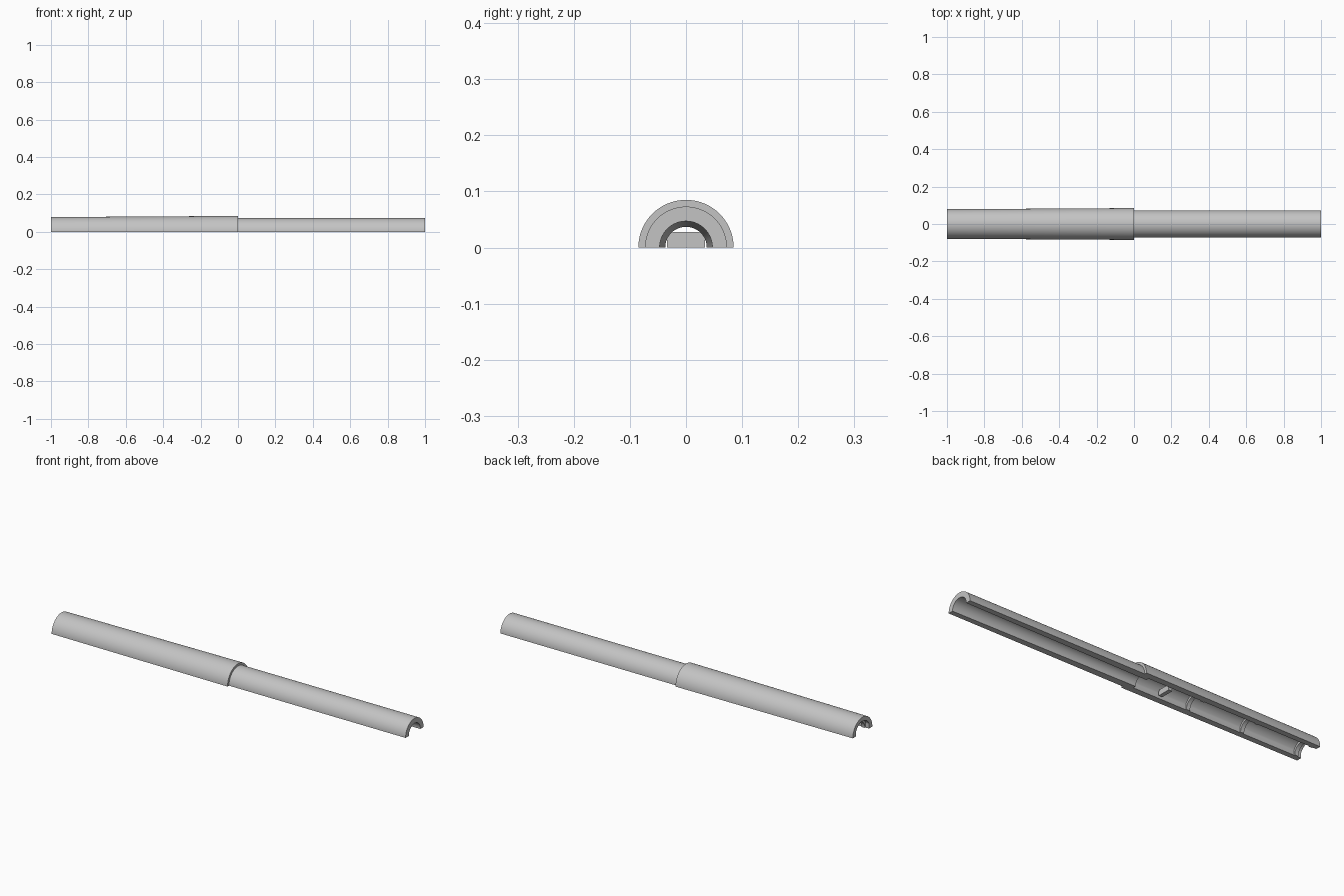
import bpy, bmesh, math

if "Cube" in bpy.data.objects:
    bpy.data.objects.remove(bpy.data.objects["Cube"])

grey = bpy.data.materials.new("plain grey")
grey.diffuse_color = (0.55, 0.55, 0.55, 1)
grey.use_nodes = True
grey.node_tree.nodes["Principled BSDF"].inputs["Base Color"].default_value = grey.diffuse_color

N = 40  # steps along each half circle


def finish(name, bm):
    bmesh.ops.recalc_face_normals(bm, faces=bm.faces)
    mesh = bpy.data.meshes.new(name)
    bm.to_mesh(mesh)
    bm.free()
    mesh.materials.append(grey)
    ob = bpy.data.objects.new(name, mesh)
    bpy.context.collection.objects.link(ob)
    bpy.ops.object.select_all(action='DESELECT')
    ob.select_set(True)
    bpy.context.view_layer.objects.active = ob
    bpy.ops.object.shade_smooth_by_angle(angle=math.radians(30))
    return ob


def arch(x, r, w):
    """Half circle in the yz plane with its sides flattened at y = +-w."""
    pts = []
    for i in range(N + 1):
        a = math.pi * i / N
        y = max(-w, min(w, r * math.cos(a)))
        pts.append((x, y, r * math.sin(a)))
    return pts


def loft_shell(name, sections):
    """Half tube through sections of (x, outer radius, inner radius, inner half width)."""
    bm = bmesh.new()
    rings = []
    for x, ro, ri, w in sections:
        pts = arch(x, ro, ro) + arch(x, ri, w)[::-1]
        rings.append([bm.verts.new(p) for p in pts])
    m = 2 * (N + 1)
    for a, b in zip(rings, rings[1:]):
        for i in range(m):
            j = (i + 1) % m
            bm.faces.new((a[i], a[j], b[j], b[i]))
    for ring in (rings[0], rings[-1]):
        for i in range(N):
            bm.faces.new((ring[i], ring[i + 1], ring[m - 2 - i], ring[m - 1 - i]))
    bmesh.ops.remove_doubles(bm, verts=bm.verts, dist=1e-6)
    bmesh.ops.dissolve_degenerate(bm, edges=bm.edges, dist=1e-6)
    return finish(name, bm)


def grip_radius(x):
    return 0.085 + 0.006 * x


# tapered grip: wide cavity interrupted by ribs
CAVITY = (0.058, 0.052)
RIB = (0.047, 0.047)
sections = []
for x0, x1, bore in ((-1.0, -0.98, CAVITY), (-0.98, -0.96, RIB),
                     (-0.96, -0.67, CAVITY), (-0.67, -0.65, RIB),
                     (-0.65, -0.36, CAVITY), (-0.36, -0.34, RIB),
                     (-0.34, -0.04, CAVITY), (-0.04, 0.0, (0.037, 0.037))):
    for x in (x0, x1):
        sections.append((x, grip_radius(x)) + bore)

# slimmer barrel with a bore widening to the open end
sections += [(0.0, 0.073, 0.037, 0.037), (1.0, 0.073, 0.047, 0.047)]
loft_shell("half_shell", sections)

# chamfered stop plate across the cavity
bm = bmesh.new()
outline = [(-0.034, 0), (0.034, 0), (0.034, 0.02), (0.026, 0.028),
           (-0.026, 0.028), (-0.034, 0.02)]
face = bm.faces.new([bm.verts.new((-0.19, y, z)) for y, z in outline])
ext = bmesh.ops.extrude_face_region(bm, geom=[face])
bmesh.ops.translate(bm, vec=(0.02, 0, 0),
                    verts=[v for v in ext["geom"] if isinstance(v, bmesh.types.BMVert)])
finish("stop_plate", bm)
